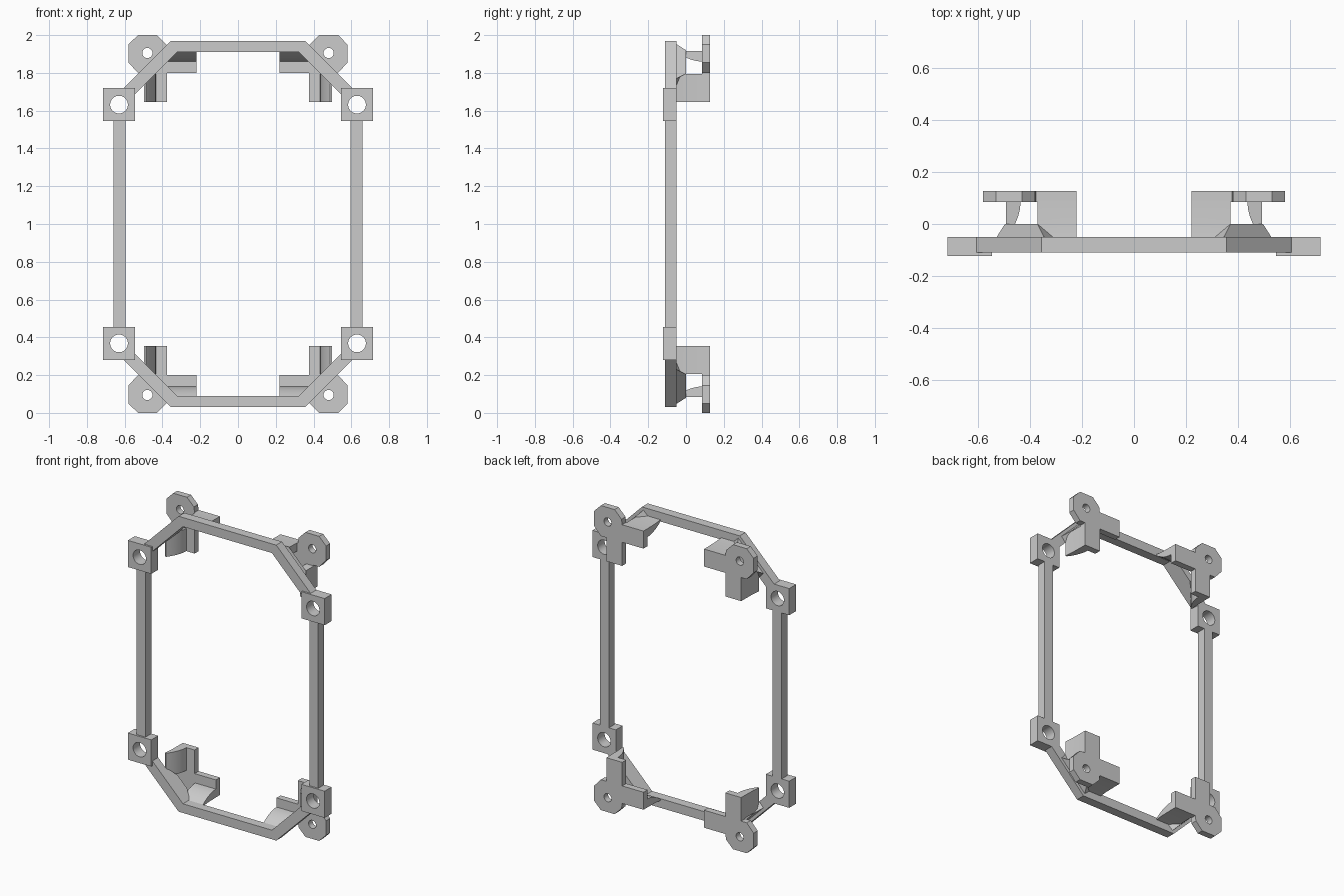
import bpy, bmesh, math
from mathutils import Vector

cube = bpy.data.objects.get("Cube")
if cube:
    bpy.data.objects.remove(cube)

grey = bpy.data.materials.new("plain_grey")
grey.use_nodes = True
grey.diffuse_color = (0.6, 0.6, 0.6, 1)
grey.node_tree.nodes["Principled BSDF"].inputs["Base Color"].default_value = (0.6, 0.6, 0.6, 1)

MID = 1.0      # height of the horizontal mirror plane
SWAP = 1.425   # z = x + SWAP swaps the two arms of a corner


def finish(name, mesh, axes):
    """Link a mesh whose origin is the frame centre and mirror it."""
    bm = bmesh.new()
    bm.from_mesh(mesh)
    bmesh.ops.remove_doubles(bm, verts=bm.verts, dist=0.0001)
    bmesh.ops.translate(bm, verts=bm.verts, vec=(0, 0, -MID))
    bmesh.ops.recalc_face_normals(bm, faces=bm.faces)
    bm.to_mesh(mesh)
    bm.free()
    mesh.materials.clear()
    mesh.materials.append(grey)
    obj = bpy.data.objects.new(name, mesh)
    obj.location.z = MID
    bpy.context.collection.objects.link(obj)
    mirror = obj.modifiers.new("Mirror", "MIRROR")
    mirror.use_axis = ("x" in axes, False, "z" in axes)
    mirror.use_clip = False
    mirror.use_mirror_merge = False
    bpy.ops.object.select_all(action="DESELECT")
    bpy.context.view_layer.objects.active = obj
    obj.select_set(True)
    bpy.ops.object.shade_smooth_by_angle(angle=math.radians(30))
    return obj


def plate(name, loops, front, back, axes):
    """Flat plate from x-z loops (later loops are holes), between two depths."""
    curve = bpy.data.curves.new(name, "CURVE")
    curve.dimensions = "2D"
    curve.fill_mode = "BOTH"
    curve.extrude = (back - front) / 2
    for loop in loops:
        spline = curve.splines.new("POLY")
        spline.points.add(len(loop) - 1)
        for point, (x, z) in zip(spline.points, loop):
            point.co = (x, z, 0, 1)
        spline.use_cyclic_u = True
    temp = bpy.data.objects.new(name + "_outline", curve)
    bpy.context.collection.objects.link(temp)
    graph = bpy.context.evaluated_depsgraph_get()
    mesh = bpy.data.meshes.new_from_object(temp.evaluated_get(graph))
    bpy.data.objects.remove(temp)
    for v in mesh.vertices:
        x, z, d = v.co
        v.co = Vector((x, (front + back) / 2 - d, z))
    return finish(name, mesh, axes)


def loft(name, ring_a, ring_b, axes):
    """Solid between two matching closed rings."""
    bm = bmesh.new()
    a = [bm.verts.new(p) for p in ring_a]
    b = [bm.verts.new(p) for p in ring_b]
    bm.faces.new(a)
    bm.faces.new(b)
    for i in range(len(a)):
        j = (i + 1) % len(a)
        bm.faces.new((a[i], a[j], b[j], b[i]))
    mesh = bpy.data.meshes.new(name)
    bm.to_mesh(mesh)
    bm.free()
    return finish(name, mesh, axes)


def rect(x0, x1, z0, z1):
    return [(x0, z0), (x1, z0), (x1, z1), (x0, z1)]


def circle(x, z, r, n=32, turn=0.0):
    return [(x + r * math.cos(turn + math.tau * i / n),
             z + r * math.sin(turn + math.tau * i / n)) for i in range(n)]


# Main frame: chamfered arches, side posts and bored corner blocks
half = [(0.355, 1.97), (0.605, 1.72), (0.545, 1.72), (0.545, 1.688), (0.323, 1.91)]
arch = half + [(-x, z) for x, z in reversed(half)]
plate("frame_arch", [arch], -0.11, -0.05, "z")
plate("side_post", [rect(0.595, 0.66, 0.455, 1.545)], -0.11, -0.05, "x")
plate("corner_block", [rect(0.545, 0.715, 1.545, 1.72), circle(0.63, 1.632, 0.047)],
      -0.122, -0.05, "xz")

# Rear mounting tab: octagonal ear with a hole, plus two arms
tab_front, tab_back = 0.085, 0.127
ear = circle(0.48, 1.905, 0.105, 8, math.pi / 8)
tab = [(0.22, 1.80), (0.375, 1.80), (0.375, 1.645), (0.49, 1.645), (0.49, 1.80),
       (0.53, 1.80), (0.58, 1.855), (0.58, 1.95), (0.53, 2.0), (0.43, 2.0),
       (0.38, 1.95), (0.375, 1.915), (0.22, 1.915)]
plate("mounting_tab", [tab, circle(0.48, 1.905, 0.027, 24)], tab_front, tab_back, "xz")

# Curved brackets joining each tab arm to the frame
inner = [(0.435, 0.09), (0.437, 0.06), (0.444, 0.03), (0.456, 0), (0.471, -0.027), (0.487, -0.05)]
outer = [(0.497, -0.05), (0.492, 0), (0.49, 0.09)]
section = inner + outer


def taper(y):
    """Bracket end flares into the diagonal web near the frame."""
    return 1.795 - max(0.0, -y) * 0.5


low = [(x, y, 1.645) for x, y in section]
high = [(x, y, taper(y)) for x, y in section]


def swapped(ring):
    return [(z - SWAP, y, x + SWAP) for x, y, z in ring]


loft("vertical_bracket", low, high, "xz")
loft("horizontal_bracket", swapped(low), swapped(high), "xz")

# Tapered web along the back of each diagonal
web_base = [(0.345, -0.05, 1.952), (0.527, -0.05, 1.77), (0.497, -0.05, 1.736), (0.311, -0.05, 1.922)]
web_top = [(0.37, 0, 1.92), (0.495, 0, 1.795), (0.438, 0, 1.795), (0.37, 0, 1.863)]
loft("diagonal_web", web_base, web_top, "xz")
